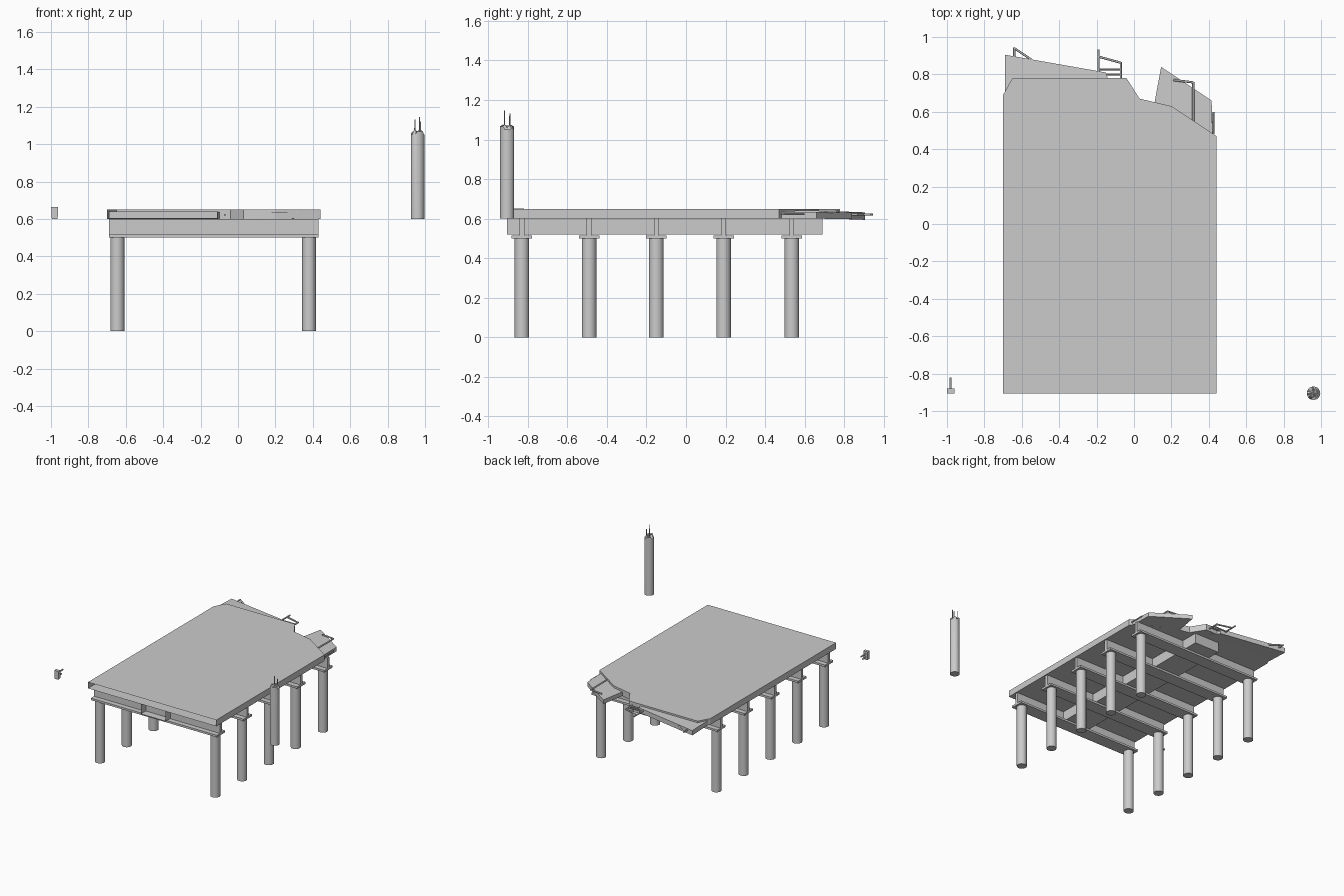
import bpy, bmesh, math, random
from mathutils import Vector

if "Cube" in bpy.data.objects:
    bpy.data.objects.remove(bpy.data.objects["Cube"])

random.seed(4)


def make_object(name, bm, smooth=False):
    bmesh.ops.recalc_face_normals(bm, faces=bm.faces)
    me = bpy.data.meshes.new(name)
    bm.to_mesh(me)
    bm.free()
    ob = bpy.data.objects.new(name, me)
    bpy.context.collection.objects.link(ob)
    if smooth:
        bpy.ops.object.select_all(action='DESELECT')
        ob.select_set(True)
        bpy.context.view_layer.objects.active = ob
        bpy.ops.object.shade_smooth_by_angle(angle=math.radians(35))
    return ob


def slab(name, outline, z0, z1, drop=0.0, open_front=False):
    """Extruded outline; drop tilts the slab down towards the back."""
    bm = bmesh.new()
    y0 = min(p[1] for p in outline)
    y1 = max(p[1] for p in outline)
    rings = []
    for z in (z0, z1):
        rings.append([bm.verts.new((x, y, z - drop * (y - y0) / (y1 - y0)))
                      for x, y in outline])
        bm.faces.new(rings[-1])
    n = len(outline)
    for i in range(n):
        j = (i + 1) % n
        if open_front and outline[i][1] == y0 and outline[j][1] == y0:
            continue
        bm.faces.new((rings[0][i], rings[0][j], rings[1][j], rings[1][i]))
    return make_object(name, bm)


def rect(x0, x1, y0, y1):
    return [(x0, y0), (x1, y0), (x1, y1), (x0, y1)]


def rod(name, points, r=0.006):
    """Bent bar following the given points."""
    cu = bpy.data.curves.new(name, 'CURVE')
    cu.dimensions = '3D'
    cu.bevel_depth = r
    cu.bevel_resolution = 1
    cu.use_fill_caps = True
    sp = cu.splines.new('POLY')
    sp.points.add(len(points) - 1)
    for p, co in zip(sp.points, points):
        p.co = (*co, 1)
    ob = bpy.data.objects.new(name, cu)
    bpy.context.collection.objects.link(ob)
    return ob


def column(name, x, y, z0, z1, r=0.037):
    bm = bmesh.new()
    bmesh.ops.create_cone(bm, cap_ends=True, segments=20, radius1=r, radius2=r,
                          depth=z1 - z0)
    bmesh.ops.translate(bm, verts=bm.verts, vec=(x, y, (z0 + z1) / 2))
    return make_object(name, bm, True)


# Main deck, hollow with an open front end and a broken back edge
slab("deck", [(-0.70, -0.905), (0.44, -0.905), (0.44, 0.47), (0.20, 0.63),
              (0.03, 0.67), (-0.04, 0.78), (-0.65, 0.78), (-0.70, 0.69)],
     0.60, 0.65, open_front=True)

# Broken lower slab layers sticking out at the back
slab("broken_slab_left", [(-0.69, 0.69), (-0.11, 0.69), (-0.10, 0.77), (-0.14, 0.78),
                          (-0.15, 0.81), (-0.69, 0.905)], 0.602, 0.64, 0.008)
slab("broken_slab_right", [(0.42, 0.48), (0.415, 0.66), (0.145, 0.84), (0.11, 0.65),
                           (0.20, 0.62)], 0.602, 0.635, 0.004)

# Lengthwise box girder
slab("centre_girder", rect(-0.23, -0.01, -0.905, 0.69), 0.52, 0.60, open_front=True)

# Cross beams (web and flange) on pairs of columns
for i, y in enumerate((-0.83, -0.49, -0.15, 0.19, 0.535)):
    slab(f"cross_beam_web_{i}", rect(-0.69, 0.43, y - 0.012, y + 0.012), 0.51, 0.60)
    slab(f"cross_beam_flange_{i}", rect(-0.69, 0.43, y - 0.052, y + 0.052), 0.50, 0.516)
    for side, x in (("left", -0.645), ("right", 0.38)):
        column(f"column_{side}_{i}", x, y, 0.0, 0.50)

# Exposed bars at the broken edge
z = 0.622
rod("bar_left", [(-0.64, 0.77, z), (-0.64, 0.945, z)])
rod("bar_left_brace", [(-0.64, 0.94, z), (-0.55, 0.88, z)])
rod("bar_middle_long", [(-0.19, 0.77, z), (-0.19, 0.932, z)])
rod("bar_middle_short", [(-0.07, 0.76, z), (-0.07, 0.866, z)])
rod("bar_middle_link", [(-0.19, 0.895, z), (-0.07, 0.862, z)])
for k, y in enumerate((0.80, 0.827)):
    rod(f"bar_middle_cross_{k}", [(-0.19, y, z), (-0.07, y, z)], 0.005)
rod("bar_right", [(0.317, 0.55, 0.636), (0.317, 0.76, 0.634)])
rod("bar_right_link", [(0.21, 0.77, 0.636), (0.317, 0.757, 0.636)])
rod("bar_edge", [(0.425, 0.48, 0.625), (0.425, 0.60, 0.625)], 0.005)

# Separate broken pillar with a jagged top
cx, cy, n = 0.96, -0.905, 20
bm = bmesh.new()
ring = lambda r, zs: [bm.verts.new((cx + r * math.cos(2 * math.pi * i / n),
                                    cy + r * math.sin(2 * math.pi * i / n), zs[i]))
                      for i in range(n)]
rings = [ring(0.036, [0.60] * n),
         ring(0.036, [1.058 + random.uniform(-0.012, 0.014) for _ in range(n)]),
         ring(0.024, [1.06 + random.uniform(-0.01, 0.018) for _ in range(n)])]
bm.faces.new(rings[0])
for a, b in zip(rings, rings[1:]):
    for i in range(n):
        j = (i + 1) % n
        bm.faces.new((a[i], a[j], b[j], b[i]))
top = bm.verts.new((cx, cy, 1.07))
for i in range(n):
    bm.faces.new((rings[2][i], rings[2][(i + 1) % n], top))
make_object("broken_pillar", bm, True)
for k, (dx, dy, h) in enumerate(((-0.013, 0.014, 1.132), (0.011, -0.014, 1.146),
                                 (0.016, 0.012, 1.12), (-0.015, -0.014, 1.085))):
    rod(f"pillar_bar_{k}", [(cx + dx, cy + dy, 1.03), (cx + dx, cy + dy, h)], 0.0032)

# Separate small rubble block with protruding bars
bm = bmesh.new()
bmesh.ops.create_cube(bm, size=1)
for v in bm.verts:
    w = 0.038 if v.co.z > 0 else 0.031
    v.co = Vector((-0.98 + v.co.x * w, -0.892 + v.co.y * 0.026, 0.632 + v.co.z * 0.066))
make_object("rubble_block", bm)
for k, (zz, end) in enumerate(((0.618, -0.84), (0.645, -0.82))):
    rod(f"rubble_bar_{k}", [(-0.981, -0.89, zz), (-0.981, end, zz)], 0.006)
